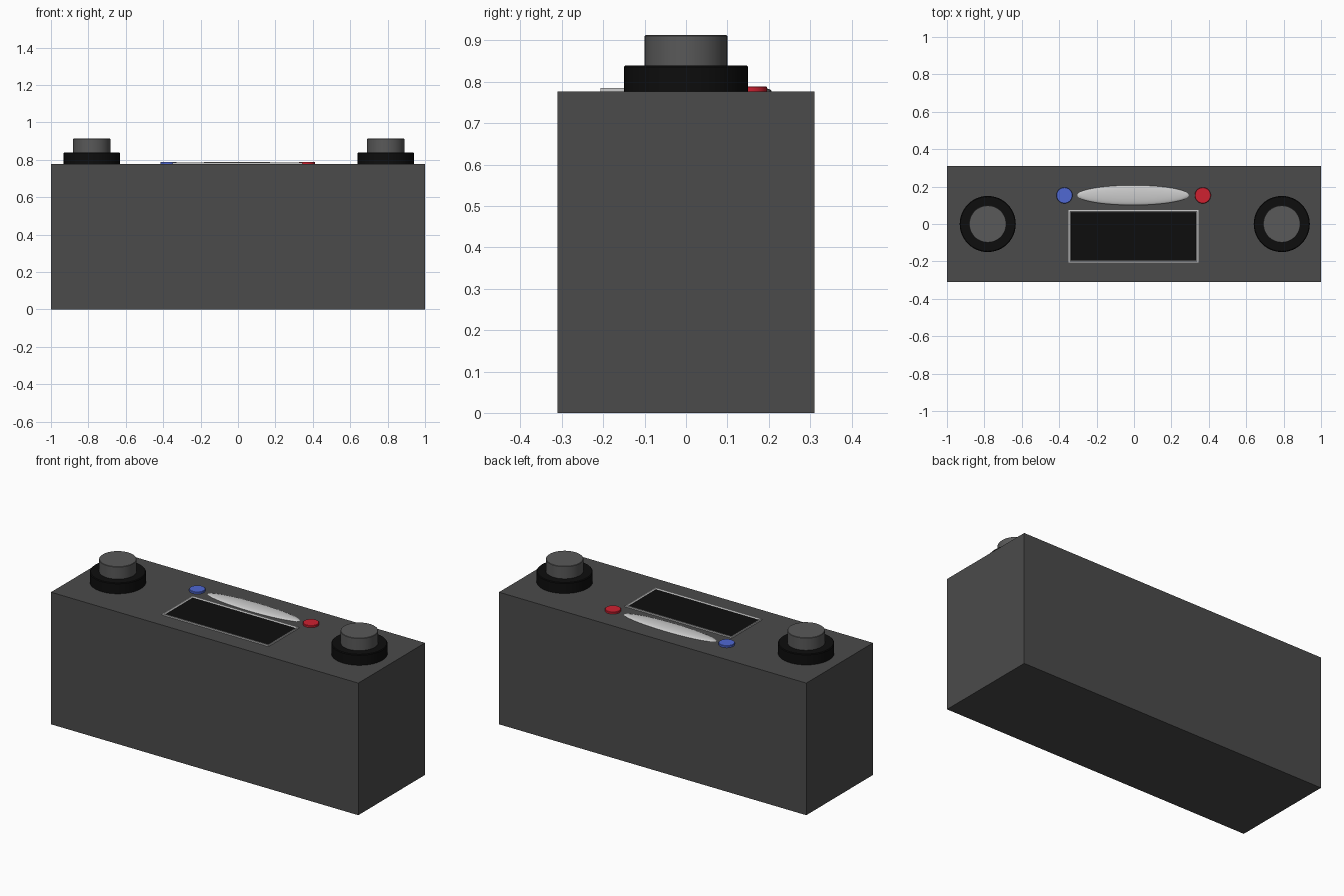
import bpy, bmesh, math

if "Cube" in bpy.data.objects:
    bpy.data.objects.remove(bpy.data.objects["Cube"])

TOP = 0.777

def material(name, r, g, b):
    m = bpy.data.materials.new(name)
    m.diffuse_color = (r, g, b, 1)
    m.use_nodes = True
    m.node_tree.nodes["Principled BSDF"].inputs["Base Color"].default_value = m.diffuse_color
    return m

body_grey = material("body_grey", 0.07, 0.07, 0.07)
cap_grey = material("cap_grey", 0.1, 0.1, 0.1)
black = material("black", 0.004, 0.004, 0.004)
silver = material("silver", 0.55, 0.55, 0.55)
blue = material("blue", 0.08, 0.14, 0.65)
red = material("red", 0.62, 0.015, 0.03)

def finish(name, mat, smooth=False):
    o = bpy.context.object
    o.name = name
    o.data.materials.append(mat)
    bpy.ops.object.transform_apply(location=False, rotation=False, scale=True)
    if smooth:
        bpy.ops.object.shade_smooth_by_angle(angle=math.radians(35))
    return o

def box(name, x0, x1, y0, y1, z0, z1, mat):
    bpy.ops.mesh.primitive_cube_add(size=1, location=((x0+x1)/2, (y0+y1)/2, (z0+z1)/2))
    bpy.context.object.scale = (x1-x0, y1-y0, z1-z0)
    return finish(name, mat)

def disc(name, x, y, r, z0, z1, mat, bevel):
    bpy.ops.mesh.primitive_cylinder_add(vertices=48, radius=r, depth=z1-z0,
                                        location=(x, y, (z0+z1)/2))
    o = finish(name, mat)
    # Slightly softened upper rim
    bm = bmesh.new()
    bm.from_mesh(o.data)
    rim = [e for e in bm.edges if all(v.co.z > 0 for v in e.verts)]
    bmesh.ops.bevel(bm, geom=rim, offset=bevel, segments=1, affect='EDGES')
    bm.to_mesh(o.data)
    bm.free()
    bpy.ops.object.shade_smooth_by_angle(angle=math.radians(35))

# Main casing
box("casing", -1, 1, -0.31, 0.31, 0, TOP, body_grey)

# Two stepped knobs
for side, x in (("left", -0.782), ("right", 0.79)):
    disc(side + "_knob_base", x, 0, 0.15, TOP - 0.01, 0.84, black, 0.004)
    disc(side + "_knob_cap", x, 0, 0.1, 0.83, 0.913, cap_grey, 0.002)

# Round buttons
disc("blue_button", -0.372, 0.153, 0.043, TOP - 0.005, 0.789, blue, 0.002)
disc("red_button", 0.368, 0.153, 0.043, TOP - 0.005, 0.789, red, 0.002)

# Shallow oval dome between the buttons
bpy.ops.mesh.primitive_uv_sphere_add(segments=48, ring_count=16, radius=1,
                                     location=(-0.005, 0.154, TOP))
bpy.context.object.scale = (0.298, 0.053, 0.012)
finish("oval_dome", silver, True)

# Display panel
box("display", -0.34, 0.335, -0.2, 0.07, TOP - 0.005, TOP + 0.002, black)

# Raised display frame: nested rectangular loops from outside to inside
cx, cy, hx, hy = -0.003, -0.066, 0.347, 0.141
bm = bmesh.new()
loops = []
for inset, z in ((0, TOP - 0.002), (0, 0.785), (0.007, 0.785), (0.014, TOP)):
    loops.append([bm.verts.new((cx + sx*(hx-inset), cy + sy*(hy-inset), z))
                  for sx, sy in ((-1, -1), (1, -1), (1, 1), (-1, 1))])
for a, b in zip(loops, loops[1:] + loops[:1]):
    for i in range(4):
        j = (i + 1) % 4
        bm.faces.new((a[i], a[j], b[j], b[i]))
bmesh.ops.recalc_face_normals(bm, faces=bm.faces)
me = bpy.data.meshes.new("display_frame")
bm.to_mesh(me)
bm.free()
me.materials.append(silver)
bpy.context.collection.objects.link(bpy.data.objects.new("display_frame", me))
